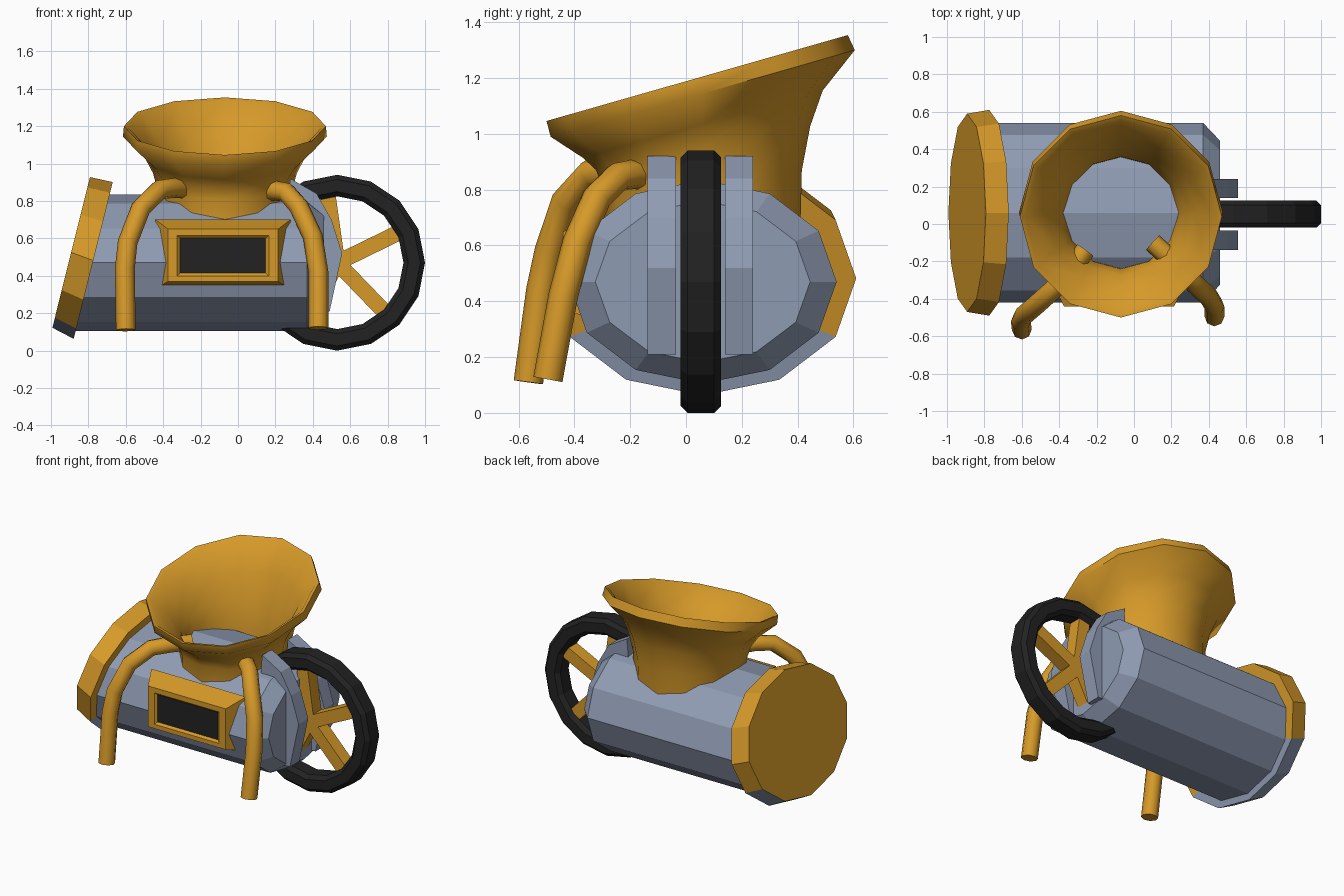
import bpy, bmesh, math
from mathutils import Vector, Matrix

if "Cube" in bpy.data.objects:
    bpy.data.objects.remove(bpy.data.objects["Cube"])


def material(name, rgb):
    m = bpy.data.materials.new(name)
    m.diffuse_color = (*rgb, 1)
    m.use_nodes = True
    m.node_tree.nodes["Principled BSDF"].inputs["Base Color"].default_value = m.diffuse_color
    return m


GOLD = material("golden brass", (0.67, 0.32, 0.022))
GREY = material("blue grey metal", (0.275, 0.33, 0.45))
BLACK = material("soft black", (0.016, 0.016, 0.016))
CY = 0.06  # centre line of the machine in y


def finish(name, bm, mats, smooth=None):
    bmesh.ops.recalc_face_normals(bm, faces=bm.faces)
    me = bpy.data.meshes.new(name)
    bm.to_mesh(me)
    bm.free()
    for m in mats:
        me.materials.append(m)
    ob = bpy.data.objects.new(name, me)
    bpy.context.collection.objects.link(ob)
    if smooth:
        bpy.ops.object.select_all(action='DESELECT')
        ob.select_set(True)
        bpy.context.view_layer.objects.active = ob
        bpy.ops.object.shade_smooth_by_angle(angle=math.radians(smooth))
    return ob


def loft(name, rings, mats, caps=(True, True), loop=False, smooth=None, rule=None):
    """Skin a list of point rings; rule(ring, side) gives the material slot."""
    bm = bmesh.new()
    vs = [[bm.verts.new(p) for p in r] for r in rings]
    n = len(rings[0])
    for i in range(len(vs) if loop else len(vs) - 1):
        a, b = vs[i], vs[(i + 1) % len(vs)]
        for k in range(n):
            f = bm.faces.new((a[k], a[(k + 1) % n], b[(k + 1) % n], b[k]))
            if rule:
                f.material_index = rule(i, k)
    if not loop:
        for use, r in zip(caps, (vs[0], vs[-1])):
            if use:
                bm.faces.new(r)
    return finish(name, bm, mats, smooth)


def angles(n=12):
    return [2 * math.pi * k / n for k in range(n)]


# Barrel body: twelve-sided, oval, slanted at the left, chamfered at the right
def oval(x, ry, rz, shear=0.0):
    return [(x + shear * rz * math.sin(a), CY + ry * math.cos(a), 0.47 + rz * math.sin(a))
            for a in angles()]


loft("barrel_body", [oval(-0.83, 0.48, 0.365, 0.25), oval(0.37, 0.48, 0.365),
                     oval(0.46, 0.385, 0.29)], [GREY])


# Tilted end collar: brass with grey underside
def collar_ring(cx, cz, ry, rz, tilt=math.radians(14)):
    return [(cx + rz * math.sin(a) * math.sin(tilt), CY + ry * math.cos(a),
             cz + rz * math.sin(a) * math.cos(tilt)) for a in angles()]


def collar_rule(ring, side):
    low = 7 <= side <= 10
    return int(low and not (ring == 0 and side == 7))


loft("end_collar", [collar_ring(-0.892, 0.525, 0.53, 0.415),
                    collar_ring(-0.774, 0.482, 0.55, 0.432),
                    collar_ring(-0.774, 0.482, 0.40, 0.32)],
     [GOLD, GREY], rule=collar_rule)


# Tilted horn funnel: radius, height, slope, shift in y; outside then inside
def horn_ring(r, z, slope, dy=0.0):
    return [(-0.07 + r * math.cos(a), CY + dy + r * math.sin(a), z + slope * r * math.sin(a))
            for a in angles()]


horn = [(0.35, 0.66, 0), (0.355, 0.84, 0.08), (0.385, 0.95, 0.2), (0.43, 1.035, 0.28),
        (0.545, 1.145, 0.285), (0.54, 1.2, 0.285, -0.02), (0.515, 1.19, 0.285, -0.02),
        (0.40, 1.05, 0.28), (0.335, 0.93, 0.15), (0.30, 0.80, 0), (0.295, 0.66, 0)]
loft("funnel_horn", [horn_ring(*h) for h in horn], [GOLD], loop=True, smooth=50)


# Front display: splayed brass frame with a dark recessed plate
def rect(x0, x1, z0, z1, y):
    return [(x0, y, z0), (x1, y, z0), (x1, y, z1), (x0, y, z1)]


loft("display_frame", [rect(-0.44, 0.28, 0.33, 0.70, -0.31), rect(-0.375, 0.215, 0.37, 0.65, -0.44),
                       rect(-0.325, 0.165, 0.40, 0.615, -0.44), rect(-0.31, 0.147, 0.415, 0.60, -0.425)],
     [GOLD], caps=(True, False))
loft("display_plate", [rect(-0.312, 0.149, 0.413, 0.602, -0.426),
                       rect(-0.312, 0.149, 0.413, 0.602, -0.420)], [BLACK])

# Flywheel tyre with an octagonal section, and five spokes
WX, WZ, WY = 0.53, 0.47, 0.053
section = [(0.355, -0.045), (0.38, -0.073), (0.445, -0.073), (0.47, -0.048),
           (0.47, 0.048), (0.445, 0.073), (0.38, 0.073), (0.355, 0.045)]
loft("flywheel_tyre", [[(WX + r * math.cos(a), WY + y, WZ + r * math.sin(a)) for r, y in section]
                       for a in angles(16)], [BLACK], loop=True)
for i in range(5):
    a = math.radians(26 + 72 * i)
    bm = bmesh.new()
    bmesh.ops.create_cube(bm, size=1)
    bm.transform(Matrix.Translation((WX, WY, WZ)) @ Matrix.Rotation(-a, 4, 'Y')
                 @ Matrix.Translation((0.19, 0, 0)) @ Matrix.Diagonal((0.38, 0.09, 0.085, 1)))
    finish(f"wheel_spoke_{i + 1}", bm, [GOLD])

# Pair of curved wheel brackets on the right end
bracket = [(0.28, 0.92), (0.42, 0.84), (0.50, 0.70), (0.557, 0.52), (0.49, 0.21),
           (0.40, 0.21), (0.40, 0.52), (0.27, 0.80)]
for name, y0, y1 in (("front_bracket", -0.138, -0.035), ("back_bracket", 0.14, 0.24)):
    loft(name, [[(x, y, z) for x, z in bracket] for y in (y0, y1)], [GREY])


# Two bent pipes running from the funnel down the front
def pipe(name, pts):
    cu = bpy.data.curves.new(name, 'CURVE')
    cu.dimensions = '3D'
    cu.bevel_depth = 0.053
    cu.bevel_resolution = 2
    cu.use_fill_caps = True
    sp = cu.splines.new('POLY')
    sp.points.add(len(pts) - 1)
    for p, co in zip(sp.points, pts):
        p.co = (*co, 1)
    cu.materials.append(GOLD)
    ob = bpy.data.objects.new(name, cu)
    bpy.context.collection.objects.link(ob)
    bpy.ops.object.select_all(action='DESELECT')
    ob.select_set(True)
    bpy.context.view_layer.objects.active = ob
    bpy.ops.object.convert(target='MESH')
    bpy.ops.object.shade_smooth_by_angle(angle=math.radians(50))


pipe("right_pipe", [(0.10, -0.10, 0.85), (0.20, -0.19, 0.855), (0.26, -0.245, 0.845),
                    (0.325, -0.32, 0.77), (0.40, -0.39, 0.61), (0.43, -0.44, 0.42),
                    (0.43, -0.495, 0.12)])
pipe("left_pipe", [(-0.26, -0.14, 0.865), (-0.34, -0.25, 0.87), (-0.42, -0.34, 0.86),
                   (-0.52, -0.43, 0.76), (-0.59, -0.49, 0.58), (-0.605, -0.52, 0.44),
                   (-0.60, -0.565, 0.11)])
